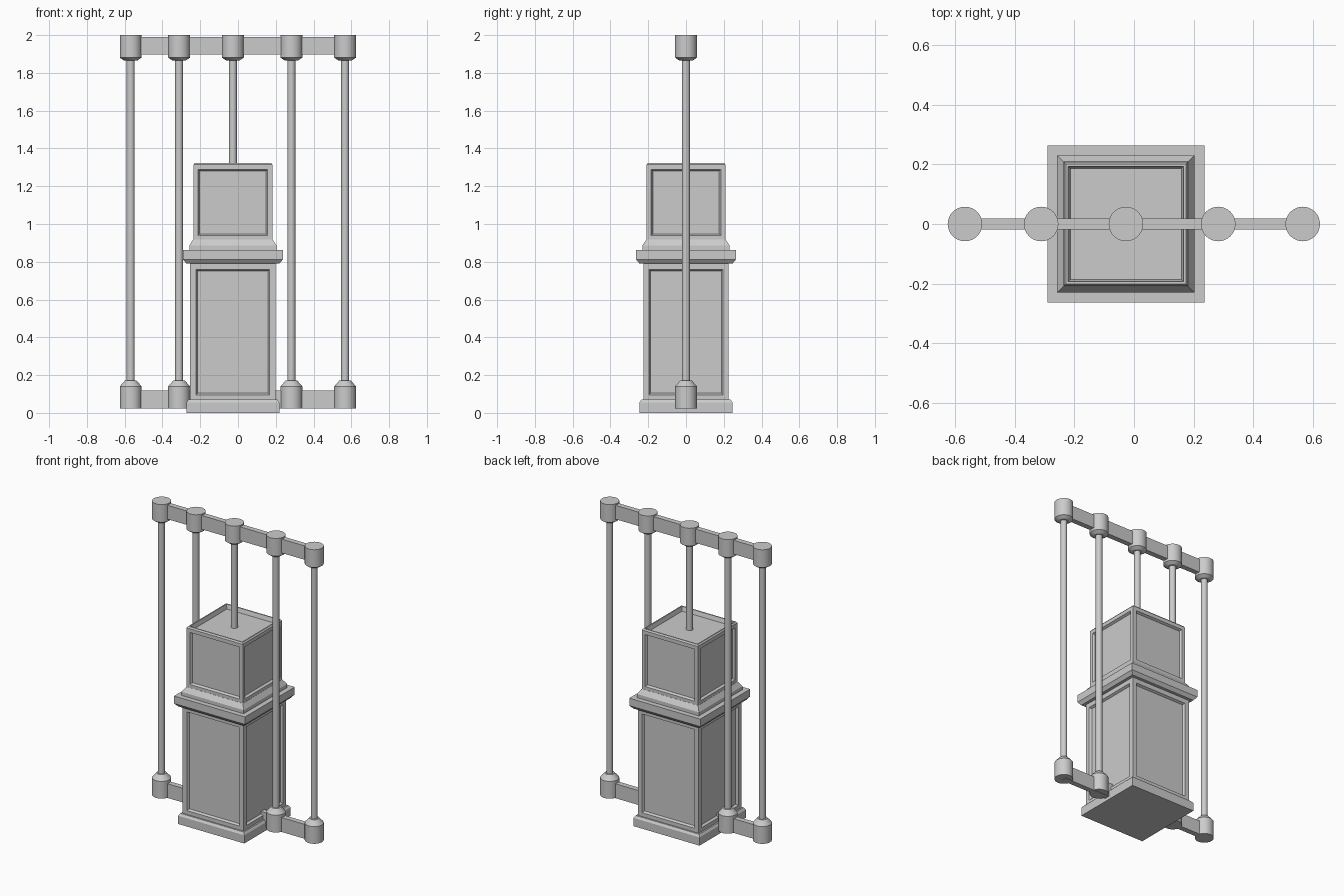
import bpy, bmesh, math

if "Cube" in bpy.data.objects:
    bpy.data.objects.remove(bpy.data.objects["Cube"])

CX = -0.027                                   # pedestal and centre post position
POST_X = [-0.568, -0.312, CX, 0.283, 0.567]


def finish(name, bm, smooth=False):
    bmesh.ops.recalc_face_normals(bm, faces=bm.faces)
    me = bpy.data.meshes.new(name)
    bm.to_mesh(me)
    bm.free()
    ob = bpy.data.objects.new(name, me)
    bpy.context.collection.objects.link(ob)
    if smooth:
        bpy.ops.object.select_all(action='DESELECT')
        ob.select_set(True)
        bpy.context.view_layer.objects.active = ob
        bpy.ops.object.shade_smooth_by_angle(angle=math.radians(30))
    return ob


def loft(name, profile, x, sides, square=False, panel=None, smooth=False):
    """Stack rings of (radius or half width, z); panel = (ring index, border)."""
    bm = bmesh.new()
    k, off = (math.sqrt(2), math.pi / 4) if square else (1, 0)
    rings = []
    for r, z in profile:
        rings.append([bm.verts.new((x + k * r * math.cos(off + 2 * math.pi * i / sides),
                                    k * r * math.sin(off + 2 * math.pi * i / sides), z))
                      for i in range(sides)])
    walls = []
    for a, b in zip(rings, rings[1:]):
        walls.append([bm.faces.new((a[i], a[(i + 1) % sides], b[(i + 1) % sides], b[i]))
                      for i in range(sides)])
    bm.faces.new(rings[0][::-1])
    bm.faces.new(rings[-1])
    bmesh.ops.recalc_face_normals(bm, faces=bm.faces)
    if panel:
        # recessed panel with a sloped edge on each side
        faces = walls[panel[0]]
        bmesh.ops.inset_individual(bm, faces=faces, thickness=panel[1], use_even_offset=True)
        bmesh.ops.inset_individual(bm, faces=faces, thickness=0.008, depth=-0.015,
                                   use_even_offset=True)
    return finish(name, bm, smooth)


def box(name, x0, x1, half_y, z0, z1):
    bm = bmesh.new()
    bmesh.ops.create_cube(bm, size=1)
    for v in bm.verts:
        v.co = (x1 if v.co.x > 0 else x0, math.copysign(half_y, v.co.y),
                z1 if v.co.z > 0 else z0)
    return finish(name, bm)


# pedestal: plinth, panelled body, cornice, panelled upper block with sunken top
loft("plinth", [(0.246, 0), (0.246, 0.055), (0.236, 0.07)], CX, 4, True)
loft("pedestal_body", [(0.226, 0.065), (0.226, 0.79)], CX, 4, True, (0, 0.031))
loft("cornice", [(0.246, 0.79), (0.264, 0.812), (0.264, 0.862), (0.231, 0.862),
                 (0.231, 0.886), (0.210, 0.918)], CX, 4, True)
loft("upper_block", [(0.209, 0.915), (0.209, 1.314), (0.202, 1.323), (0.194, 1.323),
                     (0.186, 1.295)], CX, 4, True, (0, 0.025))

# posts with a collar at each end; the centre one stands on the upper block
for i, x in enumerate(POST_X):
    loft(f"post_rod_{i + 1}", [(0.021, 1.28 if i == 2 else 0.16), (0.021, 1.88)],
         x, 32, smooth=True)
    loft(f"post_top_collar_{i + 1}", [(0.036, 1.866), (0.058, 1.881), (0.058, 2.0)],
         x, 32, smooth=True)
    if i != 2:
        loft(f"post_foot_{i + 1}", [(0.058, 0.024), (0.058, 0.14), (0.030, 0.172)],
             x, 32, smooth=True)

# rails joining the collars above and the feet below
for i, (a, b) in enumerate(zip(POST_X, POST_X[1:])):
    box(f"top_rail_{i + 1}", a, b, 0.018, 1.897, 1.99)
box("bottom_rail_left", POST_X[0], CX - 0.2, 0.018, 0.024, 0.119)
box("bottom_rail_right", CX + 0.2, POST_X[4], 0.018, 0.022, 0.119)
